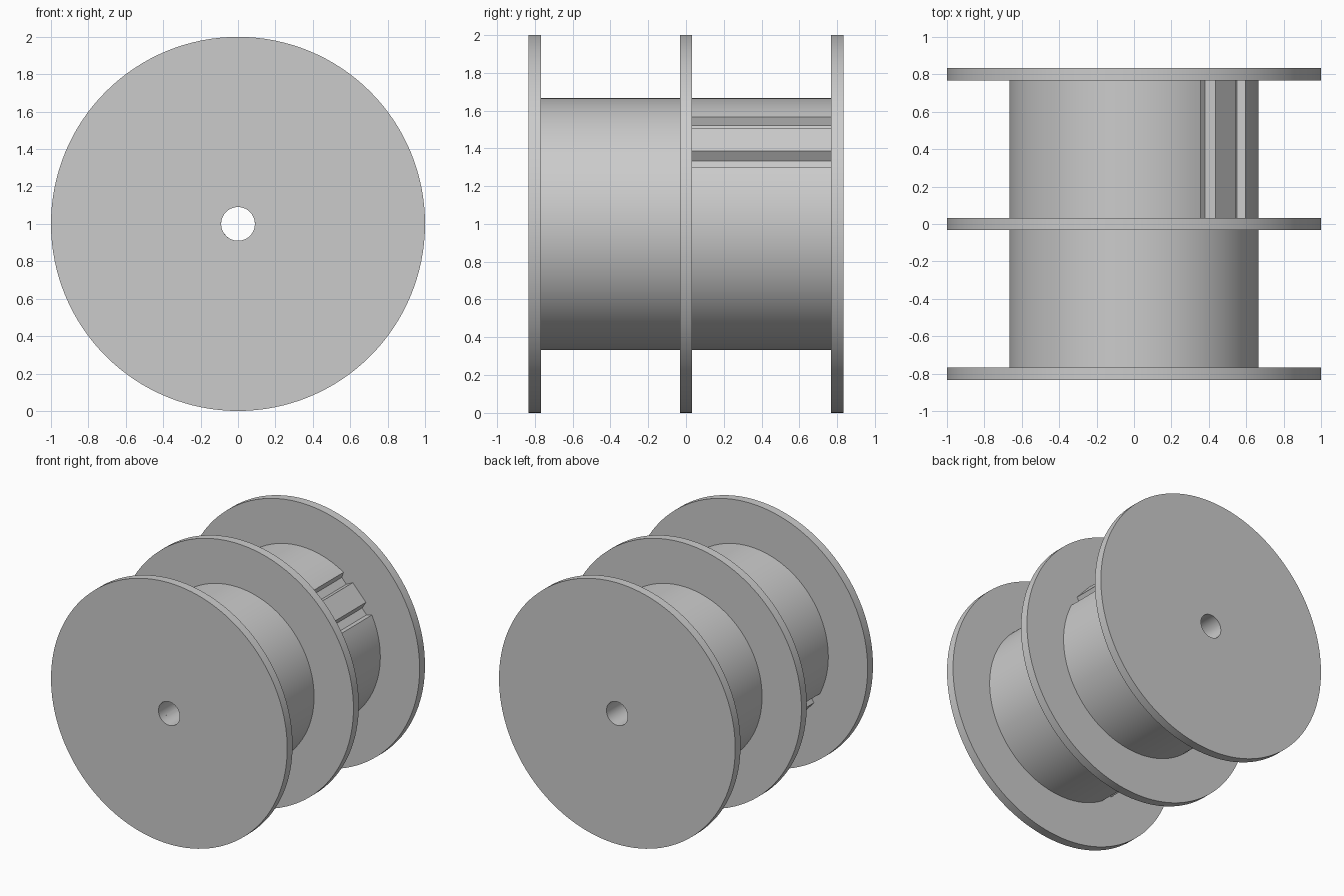
import bpy, bmesh, math

cube = bpy.data.objects.get("Cube")
if cube:
    bpy.data.objects.remove(cube, do_unlink=True)

BORE = 0.09
FLANGE_R, FLANGE_HALF = 1.0, 0.0325
DRUM_R = 0.667
END = 0.833
KEY_ANGLE = math.radians(42.3)
STEPS = 128

grey = bpy.data.materials.new("grey")
grey.use_nodes = True
colour = (0.6, 0.6, 0.6, 1)
grey.diffuse_color = colour
grey.node_tree.nodes["Principled BSDF"].inputs["Base Color"].default_value = colour


def circle(radius):
    """Polar outline (angle, radius) of a plain round part."""
    return [(2 * math.pi * i / STEPS, radius) for i in range(STEPS)]


def keyed_outline(turn):
    """Polar outline of a drum with a raised key between two grooves."""
    # Half of the key, as (distance along key axis, distance from axis)
    half = [(0.662, 0.082), (0.603, 0.099), (0.603, 0.156), (0.643, 0.178)]
    section = [(a, -w) for a, w in reversed(half)] + half
    points = [(math.atan2(w, a), math.hypot(a, w)) for a, w in section]
    start, stop = points[-1][0], points[0][0] + 2 * math.pi
    points += [(start + (stop - start) * i / STEPS, DRUM_R) for i in range(1, STEPS)]
    return [(angle + turn, r) for angle, r in points]


def bored_part(name, outline, y0, y1):
    """Extrude an outline along y, with the round bore through its middle."""
    bm = bmesh.new()

    def ring(y, radius=None):
        return [bm.verts.new(((radius or r) * math.cos(a), y, 1 + (radius or r) * math.sin(a)))
                for a, r in outline]

    rings = [ring(y0), ring(y1), ring(y1, BORE), ring(y0, BORE)]
    n = len(outline)
    for k in range(4):
        a, b = rings[k], rings[(k + 1) % 4]
        for i in range(n):
            j = (i + 1) % n
            bm.faces.new((a[i], a[j], b[j], b[i]))
    bmesh.ops.recalc_face_normals(bm, faces=bm.faces)
    mesh = bpy.data.meshes.new(name)
    bm.to_mesh(mesh)
    bm.free()
    mesh.materials.append(grey)
    obj = bpy.data.objects.new(name, mesh)
    bpy.context.collection.objects.link(obj)
    bpy.ops.object.select_all(action='DESELECT')
    obj.select_set(True)
    bpy.context.view_layer.objects.active = obj
    bpy.ops.object.shade_smooth_by_angle(angle=math.radians(15))
    return obj


# Three flanges
offset = END - FLANGE_HALF
for name, y in (("front_flange", -offset), ("middle_flange", 0), ("back_flange", offset)):
    bored_part(name, circle(FLANGE_R), y - FLANGE_HALF, y + FLANGE_HALF)

# Two drums, with their keys on opposite sides
inner, outer = FLANGE_HALF, offset - FLANGE_HALF
bored_part("back_drum", keyed_outline(KEY_ANGLE), inner, outer)
bored_part("front_drum", keyed_outline(KEY_ANGLE + math.pi), -outer, -inner)
